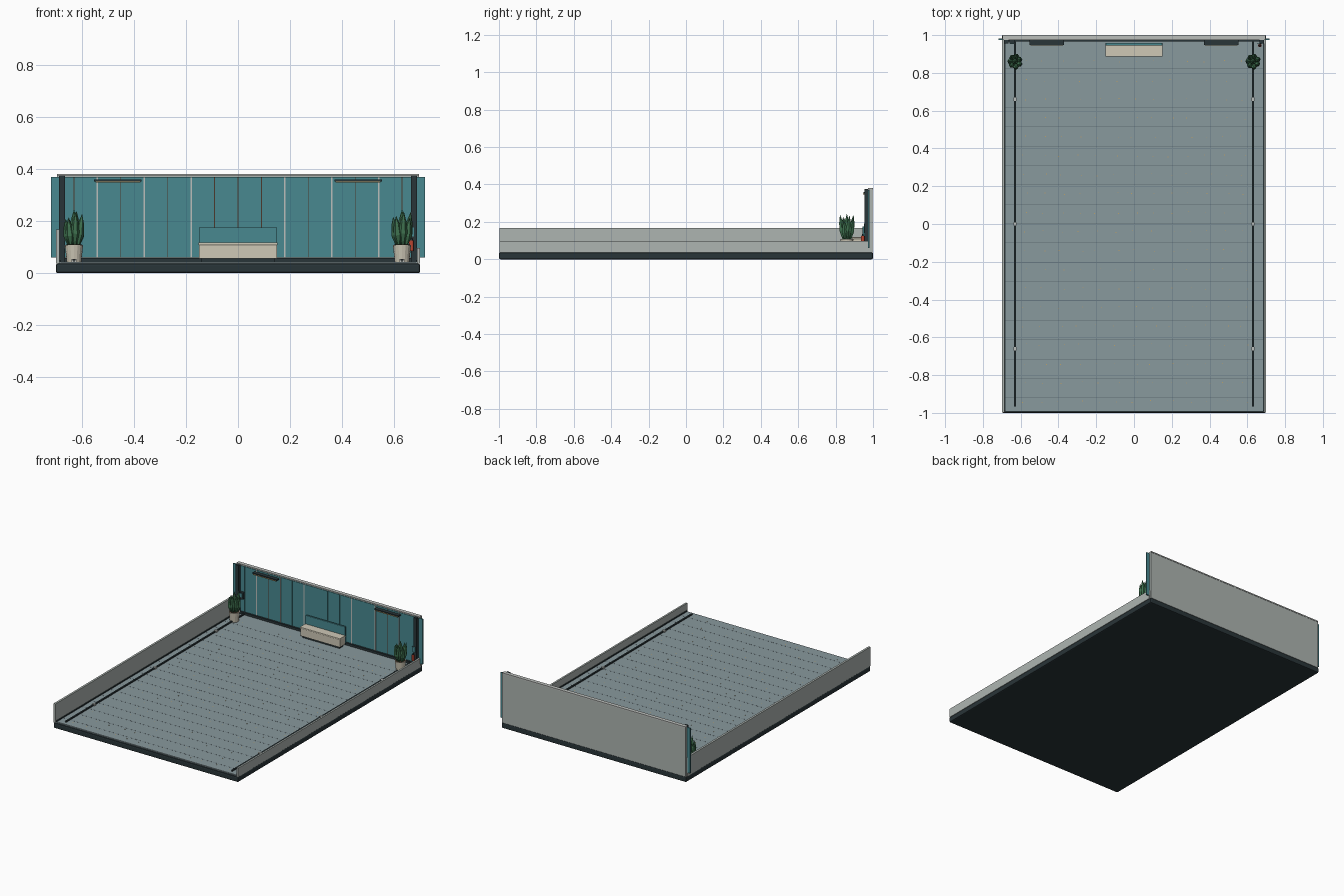
import bpy, bmesh, math, random
from mathutils import Matrix, Vector

if "Cube" in bpy.data.objects:
    bpy.data.objects.remove(bpy.data.objects["Cube"])

random.seed(4)


def mat(name, r, g, b):
    m = bpy.data.materials.new(name)
    m.diffuse_color = (r, g, b, 1)
    m.use_nodes = True
    m.node_tree.nodes["Principled BSDF"].inputs["Base Color"].default_value = m.diffuse_color
    return m


DARK = mat("charcoal", 0.022, 0.035, 0.04)
FLOOR = mat("floor_grey", 0.25, 0.32, 0.34)
SEAM = mat("seam_grey", 0.12, 0.16, 0.18)
WALL = mat("wall_grey", 0.42, 0.46, 0.44)
TEAL = mat("teal", 0.065, 0.25, 0.28)
METAL = mat("light_metal", 0.5, 0.52, 0.5)
BROWN = mat("brown", 0.07, 0.04, 0.025)
CREAM = mat("cream", 0.62, 0.58, 0.47)
OCHRE = mat("ochre", 0.5, 0.36, 0.15)
GREEN = mat("leaf_green", 0.05, 0.17, 0.08)
RED = mat("red", 0.5, 0.06, 0.03)


def finish(bm, name, m):
    me = bpy.data.meshes.new(name)
    bm.to_mesh(me)
    bm.free()
    me.materials.append(m)
    ob = bpy.data.objects.new(name, me)
    bpy.context.collection.objects.link(ob)
    return ob


def add_box(bm, x0, x1, y0, y1, z0, z1):
    c = Vector(((x0 + x1) / 2, (y0 + y1) / 2, (z0 + z1) / 2))
    bmesh.ops.create_cube(bm, size=1, matrix=Matrix.Translation(c)
                          @ Matrix.Diagonal((x1 - x0, y1 - y0, z1 - z0, 1)))


def boxes(name, m, *dims, bevel=0):
    bm = bmesh.new()
    for d in dims:
        add_box(bm, *d)
    ob = finish(bm, name, m)
    if bevel:
        b = ob.modifiers.new("bevel", "BEVEL")
        b.width = bevel
        b.segments = 2
    return ob


def cone(name, m, x, y, z0, z1, r0, r1, sides=16):
    bm = bmesh.new()
    bmesh.ops.create_cone(bm, cap_ends=True, segments=sides, radius1=r0, radius2=r1,
                          depth=z1 - z0, matrix=Matrix.Translation((x, y, (z0 + z1) / 2)))
    return finish(bm, name, m)


# Base plinth and floor slab
boxes("base_plinth", DARK, (-0.7, 0.7, -1, 1, 0, 0.036), bevel=0.007)
boxes("floor_slab", FLOOR, (-0.69, 0.69, -0.99, 0.98, 0.03, 0.043))

# Floor seams and small inlaid chips
boxes("floor_seams", SEAM, *[(-0.685, 0.685, y - 0.0012, y + 0.0012, 0.042, 0.0434)
                             for y in [-0.92 + 0.1025 * i for i in range(18)]])
chips = []
for row in range(19):
    y = -0.94 + row * 0.1
    for col in range(13):
        x = -0.58 + col * 0.097 + random.uniform(-0.02, 0.02)
        yy = y + random.uniform(-0.006, 0.006)
        chips.append((x - 0.002, x + 0.002, yy - 0.002, yy + 0.002, 0.042, 0.0434))
boxes("floor_chips", OCHRE, *chips)

# Side walls: tall on the left, low on the right
boxes("left_wall", WALL, (-0.7, -0.686, -0.997, 0.985, 0.036, 0.167))
boxes("right_wall", WALL, (0.688, 0.7, -0.997, 0.985, 0.036, 0.097))
boxes("side_skirtings", DARK, (-0.686, -0.681, -0.99, 0.98, 0.042, 0.05),
      (0.683, 0.688, -0.99, 0.98, 0.042, 0.05))

# Back wall with coping and baseboard
boxes("back_wall", WALL, (-0.695, 0.695, 0.982, 0.998, 0.036, 0.372))
boxes("back_wall_coping", METAL, (-0.695, 0.695, 0.974, 1.0, 0.372, 0.38))
boxes("back_baseboard", DARK, (-0.69, 0.69, 0.965, 0.98, 0.04, 0.058))

# Panelling: sixteen planks, dark gaps and metal trims
boxes("wall_panels", TEAL, *[(-0.72 + 0.09 * i + 0.0015, -0.63 + 0.09 * i - 0.0015,
                              0.974, 0.982, 0.06, 0.37) for i in range(16)])
boxes("panel_gaps", BROWN, *[(0.09 * i - 0.002, 0.09 * i + 0.002, 0.976, 0.982, 0.06, 0.37)
                             for i in range(-7, 8)])
boxes("panel_trims", METAL, *[(0.18 * i - 0.003, 0.18 * i + 0.003, 0.971, 0.98, 0.06, 0.37)
                              for i in (-3, -2, -1, 1, 2, 3)])

# Bench in front of the back wall
boxes("bench_seat", CREAM, (-0.15, 0.15, 0.89, 0.945, 0.056, 0.108),
      (-0.152, 0.152, 0.887, 0.947, 0.108, 0.118), bevel=0.002)
boxes("bench_plinth", DARK, (-0.14, 0.14, 0.9, 0.94, 0.043, 0.057))
boxes("bench_back", TEAL, (-0.15, 0.15, 0.945, 0.958, 0.06, 0.176), bevel=0.002)

# Leaf: a tapered six-sided blade
def add_leaf(bm, base, lean, length, width):
    q = Vector((0, 0, 1)).rotation_difference(lean.normalized())
    rings = []
    for t, w in ((0.0, 0.25), (0.38, 1.0), (0.7, 0.7)):
        rings.append([bm.verts.new(base + q @ Vector((math.cos(a) * width * w,
                      math.sin(a) * width * w, t * length)))
                      for a in [k * math.pi / 3 for k in range(6)]])
    tip = bm.verts.new(base + q @ Vector((0, 0, length)))
    bm.faces.new(rings[0][::-1])
    for k in range(6):
        n = (k + 1) % 6
        for lo, hi in zip(rings, rings[1:]):
            bm.faces.new((lo[k], lo[n], hi[n], hi[k]))
        bm.faces.new((rings[2][k], rings[2][n], tip))


for s, side in ((-1, "left"), (1, "right")):
    # Corner post and overhead lamp
    boxes(side + "_post", DARK, sorted((s * 0.687, s * 0.664)) + [0.955, 0.976, 0.04, 0.375])
    lamp_x = sorted((s * 0.37, s * 0.553))
    boxes(side + "_lamp_housing", DARK, lamp_x + [0.948, 0.974, 0.351, 0.359])
    boxes(side + "_lamp_glow", OCHRE, (lamp_x[0] + 0.005, lamp_x[1] - 0.005,
                                       0.946, 0.968, 0.347, 0.352))

    # Floor rail with clips
    x = s * 0.63
    boxes(side + "_rail", DARK, (x - 0.005, x + 0.005, -0.965, 0.975, 0.048, 0.053),
          (x - 0.002, x + 0.002, -0.965, 0.975, 0.042, 0.049))
    boxes(side + "_rail_clips", METAL, *[(x - 0.009, x + 0.009, y - 0.009, y + 0.009, 0.042, 0.055)
                                         for y in (-0.66, 0, 0.66)])

    # Potted plant
    cone(side + "_pot", CREAM, x, 0.86, 0.043, 0.108, 0.028, 0.035)
    cone(side + "_soil", BROWN, x, 0.86, 0.1, 0.109, 0.03, 0.031)
    bm = bmesh.new()
    for k in range(7):
        a = k * math.tau / 7 + 0.4
        d = Vector((math.cos(a), math.sin(a), 0))
        add_leaf(bm, Vector((x, 0.86, 0.102)) + d * 0.018,
                 d * 0.14 + Vector((0, 0, 1)), random.uniform(0.105, 0.138), 0.017)
    add_leaf(bm, Vector((x, 0.86, 0.102)), Vector((0, 0, 1)), 0.143, 0.018)
    finish(bm, side + "_leaves", GREEN)

# Control box on the left, extinguisher in the right corner
boxes("control_box", DARK, (-0.66, -0.632, 0.955, 0.975, 0.15, 0.195))
boxes("control_screen", TEAL, (-0.656, -0.636, 0.953, 0.956, 0.165, 0.19))
cone("extinguisher_body", RED, 0.666, 0.945, 0.085, 0.125, 0.009, 0.009)
cone("extinguisher_neck", DARK, 0.666, 0.945, 0.125, 0.135, 0.006, 0.003)
boxes("extinguisher_sign", TEAL, (0.652, 0.676, 0.952, 0.956, 0.14, 0.175))
